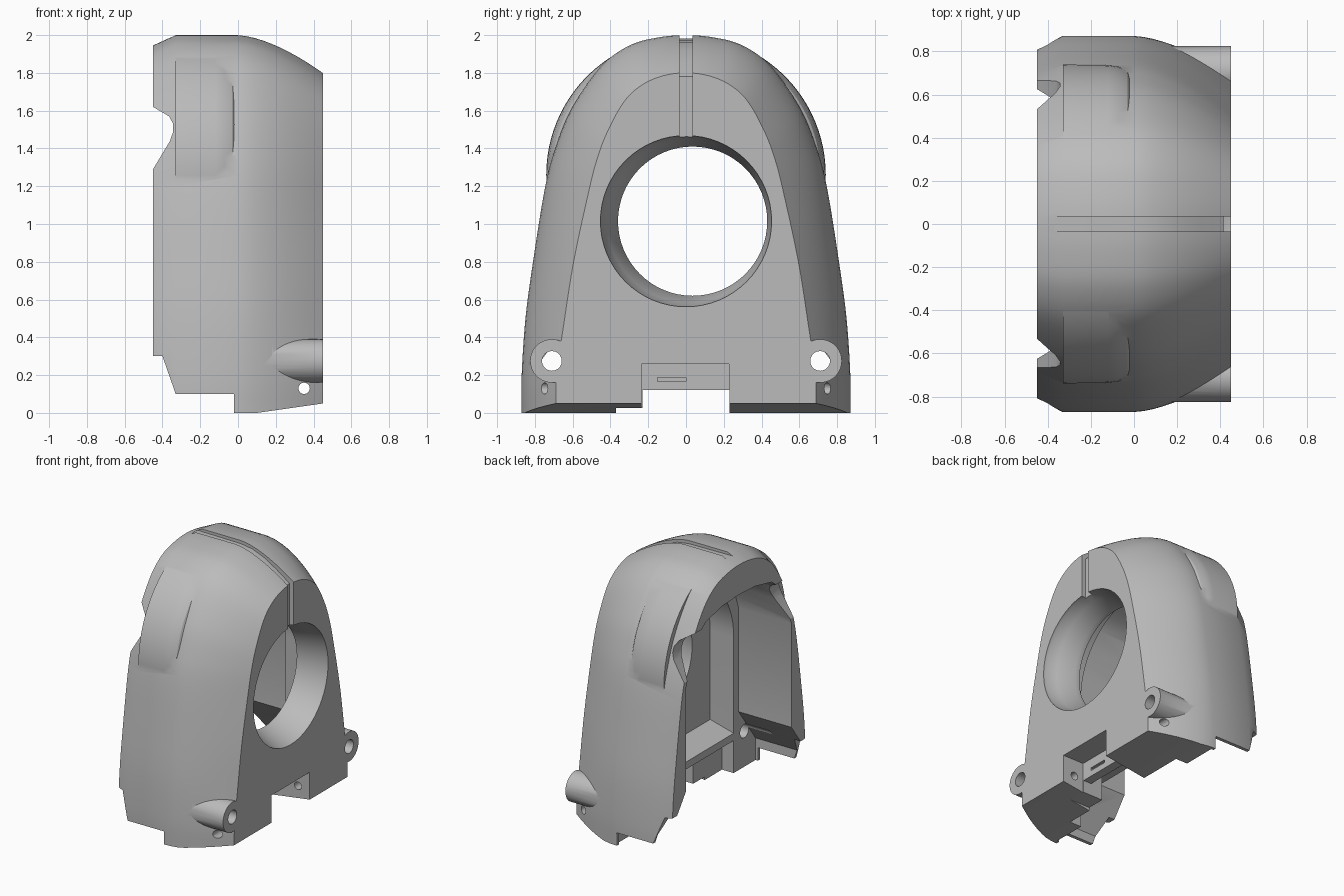
import bpy, bmesh, math
from mathutils import Vector

cube = bpy.data.objects.get("Cube")
if cube:
    bpy.data.objects.remove(cube, do_unlink=True)

grey = bpy.data.materials.new("housing_grey")
grey.use_nodes = True
grey.diffuse_color = (0.5, 0.5, 0.5, 1)
grey.node_tree.nodes["Principled BSDF"].inputs["Base Color"].default_value = (0.5, 0.5, 0.5, 1)

# Half outlines (y, z) from base to apex: full body, smaller flat face, inner cavity
BODY = [(.87, 0), (.87, .2), (.85, .5), (.81, .8), (.745, 1.2), (.685, 1.42),
        (.6, 1.62), (.45, 1.835), (.3, 1.945), (.15, 1.987), (0, 2)]
FACE = [(.69, 0), (.685, .2), (.65, .45), (.595, .8), (.52, 1.15), (.475, 1.33),
        (.42, 1.48), (.33, 1.645), (.235, 1.735), (.12, 1.785), (0, 1.8)]
CAVITY = [(.845, -.2), (.845, .17), (.64, .45), (.64, 1.25), (.6, 1.36), (.56, 1.46),
          (.49, 1.59), (.4, 1.66), (.2, 1.705), (0, 1.715)]


def smooth(points, steps=5):
    """Catmull-Rom curve through the points."""
    p = [Vector(q) for q in points]
    p = [2 * p[0] - p[1]] + p + [Vector((-p[-2].x, p[-2].y))]
    out = []
    for a, b, c, d in zip(p, p[1:], p[2:], p[3:]):
        for i in range(steps):
            t = i / steps
            out.append(.5 * (2 * b + (c - a) * t + (2 * a - 5 * b + 4 * c - d) * t ** 2
                             + (3 * b - a - 3 * c + d) * t ** 3))
    return out + [p[-2]]


body_curve, face_curve = smooth(BODY), smooth(FACE)


def arch(x, half):
    """Full ring at x from a half outline."""
    ring = list(half) + [(-y, z) for y, z in reversed(half[:-1])]
    return [Vector((x, y, z)) for y, z in ring]


def section(x, blend=0, inset=0):
    half = [a.lerp(b, blend) for a, b in zip(body_curve, face_curve)]
    return arch(x, [(v.x * (1 - inset / .87), v.y - inset) for v in half])


def circle(x, y, z, r, n=64):
    return [Vector((x, y + r * math.cos(math.tau * i / n), z + r * math.sin(math.tau * i / n)))
            for i in range(n)]


def loft(name, rings):
    """Closed solid skinned through matching rings."""
    bm = bmesh.new()
    rows = [[bm.verts.new(v) for v in ring] for ring in rings]
    n = len(rows[0])
    for a, b in zip(rows, rows[1:]):
        for i in range(n):
            j = (i + 1) % n
            bm.faces.new((a[i], a[j], b[j], b[i]))
    bm.faces.new(rows[0][::-1])
    bm.faces.new(rows[-1])
    bmesh.ops.recalc_face_normals(bm, faces=bm.faces)
    mesh = bpy.data.meshes.new(name)
    bm.to_mesh(mesh)
    bm.free()
    mesh.materials.append(grey)
    ob = bpy.data.objects.new(name, mesh)
    bpy.context.collection.objects.link(ob)
    return ob


def prism(name, xz, y0, y1):
    return loft(name, [[Vector((x, y, z)) for x, z in xz] for y in (y0, y1)])


def box(name, x0, x1, y0, y1, z0, z1):
    return prism(name, [(x0, z0), (x1, z0), (x1, z1), (x0, z1)], y0, y1)


def rod(name, x0, x1, y, z, r, n=40):
    return loft(name, [circle(x0, y, z, r, n), circle(x1, y, z, r, n)])


def combine(target, tool, operation='DIFFERENCE'):
    tool.hide_render = True
    mod = target.modifiers.new("combine", 'BOOLEAN')
    mod.operation, mod.solver, mod.object = operation, 'EXACT', tool
    bpy.context.view_layer.objects.active = target
    bpy.ops.object.modifier_apply(modifier=mod.name)
    bpy.data.objects.remove(tool, do_unlink=True)


# Arched outer body, rounding over toward the flat face
rings = [section(-.45, inset=.055), section(-.33)]
rings += [section(.45 * i / 10, (i / 10) ** 1.6) for i in range(11)]
housing = loft("motor_housing", rings)

# Round side pods, from one wide drum with a softened edge
drum = [circle(x, 0, 1.26, r, 96) for x, r in
        ((-.33, .74), (-.12, .738), (-.07, .73), (-.03, .712), (-.01, .685))]
combine(housing, loft("side_pods", drum), 'UNION')

# Mounting bosses
for side in (-1, 1):
    combine(housing, rod("boss", .1, .45, side * .71, .275, .115), 'UNION')

# Straight-walled cavity open to the rear and below, flared at its foot
combine(housing, loft("rear_cavity", [arch(-.6, CAVITY), arch(0, CAVITY)]))

# Arched pocket in the back of the front wall, with a sloping floor
ARC = [(.58 * math.cos(a), 1.05 + .58 * math.sin(a))
       for a in (math.pi / 2 * i / 16 for i in range(17))]
combine(housing, loft("front_pocket", [arch(-.1, [(.58, .28)] + ARC),
                                       arch(.2, [(.58, .36)] + ARC)]))

# Shaft opening, tapering to an offset throat
combine(housing, loft("shaft_opening", [
    circle(.5, 0, 1.015, .456), circle(.43, 0, 1.015, .452), circle(.36, .012, 1.015, .43),
    circle(.24, .035, 1.015, .395), circle(-.1, .035, 1.015, .395)]))

# Groove over the crown and down the face
combine(housing, prism("crown_groove", [
    (-.37, 2.1), (-.37, 1.98), (0, 1.975), (.1, 1.96), (.2, 1.92), (.3, 1.86),
    (.415, 1.78), (.415, 1.4), (.6, 1.4), (.6, 2.1)], -.035, .035))

# Rear edge notches and stepped lower edge
combine(housing, prism("rear_notch", [
    (-.6, 1.03), (-.45, 1.29), (-.36, 1.44), (-.343, 1.49), (-.343, 1.53),
    (-.365, 1.57), (-.45, 1.62), (-.6, 1.71)], -1, 1))
combine(housing, prism("lower_step", [
    (-.6, -.2), (-.02, -.2), (-.02, .1), (-.33, .1), (-.4, .3), (-.6, .3)], -1, 1))
combine(housing, prism("base_slope", [(.1, -.2), (.6, -.2), (.6, .071), (.1, 0)], -1, 1))

# Connector recess at the base, with a thin wall behind it
combine(housing, box("base_gap", -.6, .6, -.23, .23, -.2, .12))
combine(housing, box("recess", .27, .6, -.235, .228, -.2, .26))
combine(housing, box("recess_back", -.1, .2, -.23, .23, -.2, .25))
combine(housing, box("base_back", -.1, .1, -.58, .58, -.2, .25))
combine(housing, box("recess_slot", .25, .3, -.15, 0, .165, .187))
combine(housing, box("base_step", -.1, .6, -.37, -.2, -.2, .025))

# Screw holes through the bosses and cross pin holes
for side in (-1, 1):
    combine(housing, rod("screw_hole", -.2, .6, side * .71, .275, .052, 32))
pin = [[Vector((.35 + v.y, y, .13 + v.z)) for v in circle(0, 0, 0, .03, 24)] for y in (-1, 1)]
combine(housing, loft("pin_hole", pin))

housing.select_set(True)
bpy.context.view_layer.objects.active = housing
bpy.ops.object.shade_smooth_by_angle(angle=math.radians(28))
